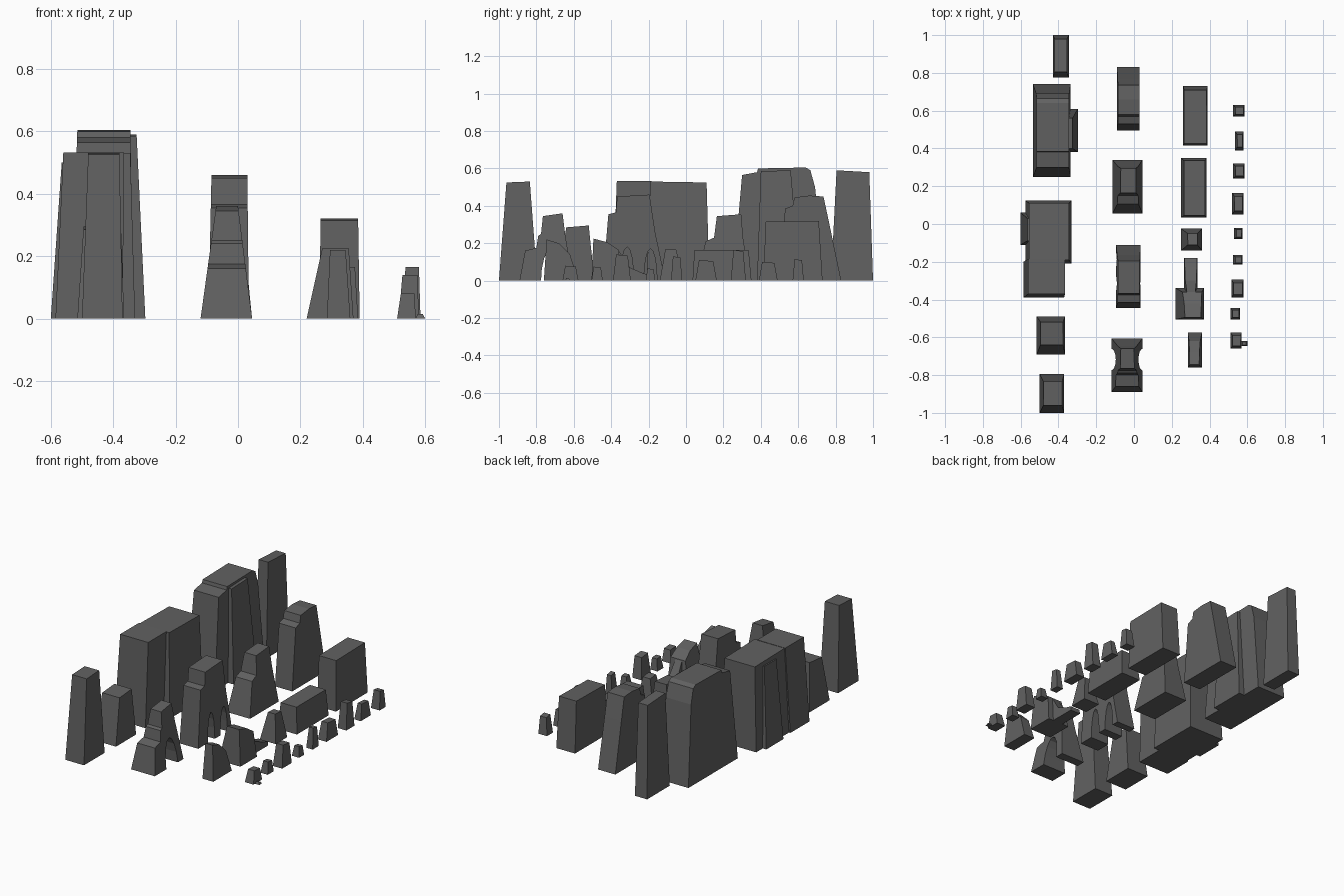
import bpy, bmesh, math

# Dark stone
stone = bpy.data.materials.new("dark_stone")
stone.diffuse_color = (0.12, 0.12, 0.12, 1)

# Rock: side outline in y/z pushed across x, with x limits narrowing upward
def rock(name, outline, base_x, top_x, arches=()):
    pts = list(outline)
    for y0, y1, h in sorted(arches, reverse=True):
        c, r = (y0 + y1) / 2, (y1 - y0) / 2
        pts += [(c + r * math.cos(math.pi * i / 8), h * math.sin(math.pi * i / 8))
                for i in range(9)]
    top = max(z for _, z in pts)
    bm = bmesh.new()
    rings = []
    for side in (0, 1):
        rings.append([bm.verts.new((base_x[side] + (top_x[side] - base_x[side]) * z / top, y, max(z, 0)))
                      for y, z in pts])
    bm.faces.new(rings[0])
    bm.faces.new(rings[1][::-1])
    n = len(pts)
    for i in range(n):
        j = (i + 1) % n
        bm.faces.new((rings[0][i], rings[1][i], rings[1][j], rings[0][j]))
    bmesh.ops.recalc_face_normals(bm, faces=bm.faces)
    me = bpy.data.meshes.new(name)
    bm.to_mesh(me)
    bm.free()
    me.materials.append(stone)
    ob = bpy.data.objects.new(name, me)
    bpy.context.collection.objects.link(ob)
    return ob

# Plain tapered block: base and top y range, front and back heights
def block(name, base_y, top_y, zf, zb, base_x, top_x):
    return rock(name, [(base_y[0], 0), (top_y[0], zf), (top_y[1], zb), (base_y[1], 0)],
                base_x, top_x)

# Tallest row
block("back_tower", (.775, 1), (.805, .98), .59, .58, (-.43, -.345), (-.42, -.355))
rock("great_cliff", [(.25, 0), (.30, .565), (.38, .58), (.385, .60), (.64, .605),
                     (.665, .59), (.69, .50), (.74, 0)], (-.535, -.335), (-.515, -.345))
block("cliff_slab", (.38, .61), (.40, .56), .585, .59, (-.36, -.297), (-.36, -.325))
block("wall_cliff_rear", (-.21, .125), (-.19, .11), .53, .525, (-.575, -.33), (-.555, -.345))
block("wall_cliff_front", (-.39, -.20), (-.37, -.185), .532, .532, (-.585, -.37), (-.56, -.365))
block("wall_slab", (-.11, .06), (-.09, .03), .50, .50, (-.60, -.55), (-.565, -.55))
block("stump", (-.69, -.49), (-.64, -.52), .285, .295, (-.515, -.365), (-.495, -.375))
block("front_tower", (-1, -.795), (-.96, -.835), .525, .53, (-.50, -.37), (-.48, -.38))

# Second row, stepped and arched rocks
rock("stepped_rock", [(.495, 0), (.53, .385), (.57, .40), (.58, .445), (.66, .455),
                      (.735, .45), (.765, .31), (.83, 0)], (-.09, .03), (-.085, .03))
rock("shouldered_rock", [(.055, 0), (.105, .21), (.15, .23), (.165, .345), (.295, .355),
                         (.305, .23), (.34, 0)], (-.115, .045), (-.07, .01))
rock("double_arch", [(-.445, 0), (-.415, .355), (-.375, .365), (-.368, .45), (-.195, .46),
                     (-.165, .26), (-.11, 0)], (-.095, .035), (-.085, .03),
     [(-.35, -.28, .18), (-.225, -.155, .17)])
rock("single_arch", [(-.89, 0), (-.86, .16), (-.80, .175), (-.79, .24), (-.775, .25),
                     (-.765, .345), (-.66, .36), (-.645, .24), (-.605, 0)],
     (-.12, .045), (-.07, .0), [(-.775, -.66, .17)])

# Third row
block("broad_block", (.415, .73), (.425, .71), .315, .32, (.26, .39), (.265, .385))
block("low_block", (.035, .35), (.045, .335), .165, .165, (.25, .385), (.265, .375))
block("small_pillar", (-.14, -.025), (-.11, -.05), .17, .165, (.25, .36), (.285, .335))
rock("ramp_head", [(-.505, 0), (-.495, .225), (-.42, .205), (-.36, .165), (-.34, 0)],
     (.22, .37), (.27, .355))
rock("ramp_tail", [(-.36, 0), (-.36, .16), (-.30, .07), (-.23, .04), (-.18, .025), (-.18, 0)],
     (.265, .335), (.28, .325))
rock("sloped_rock", [(-.76, 0), (-.745, .22), (-.68, .20), (-.62, .14), (-.575, 0)],
     (.285, .36), (.295, .345))

# Row of small rocks: y range, height, x range
small = [(.57, .63, .115, .525, .585), (.39, .49, .10, .535, .58), (.24, .32, .165, .525, .585),
         (.05, .165, .11, .52, .58), (-.08, -.02, .13, .53, .575), (-.215, -.165, .065, .525, .575),
         (-.39, -.295, .14, .515, .58), (-.505, -.445, .075, .51, .56), (-.66, -.575, .08, .51, .57)]
for i, (y0, y1, h, x0, x1) in enumerate(small):
    d = (y1 - y0) * .17
    block(f"small_rock_{i + 1}", (y0, y1), (y0 + d, y1 - d), h, h * .95,
          (x0, x1), (x0 + .012, x1 - .005))
block("pebble", (-.645, -.62), (-.64, -.625), .015, .012, (.57, .60), (.575, .592))
